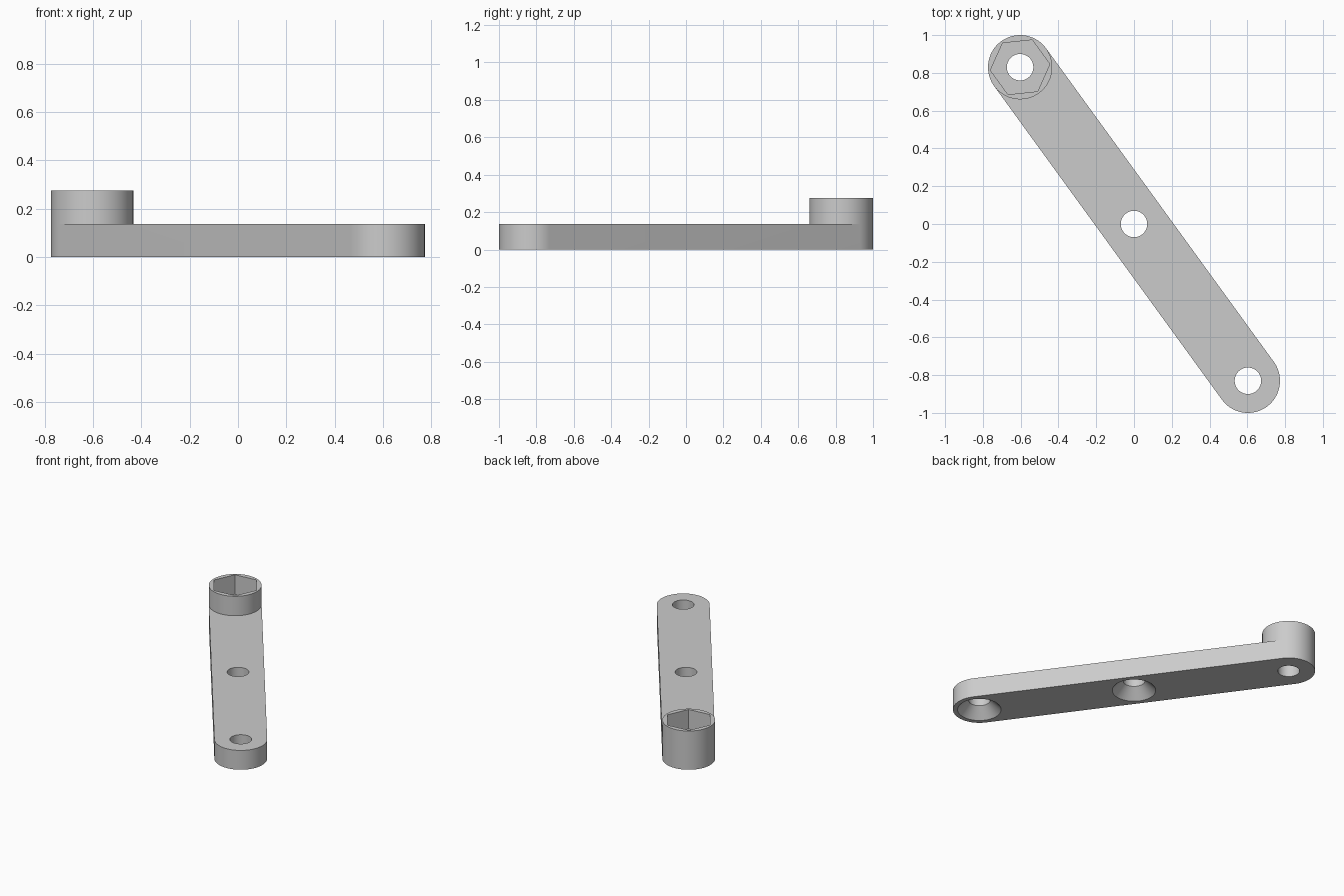
import bpy
import bmesh
from math import atan2, cos, sin, pi, radians
from mathutils import Matrix

if "Cube" in bpy.data.objects:
    bpy.data.objects.remove(bpy.data.objects["Cube"])

END_X, END_Y = 0.603, -0.83      # centre of the low end; the boss is opposite
RADIUS, ARM_TOP, BOSS_TOP = 0.17, 0.137, 0.275
HOLE, SINK, SINK_DEPTH = 0.07, 0.14, 0.07
HEX = 0.158
SIDES = 96
ANGLE = atan2(END_Y, END_X)
REACH = (END_X ** 2 + END_Y ** 2) ** 0.5
PLACE = Matrix.Rotation(ANGLE, 4, "Z")

grey = bpy.data.materials.new("light grey")
grey.use_nodes = True
colour = (0.6, 0.6, 0.6, 1)
grey.diffuse_color = colour
grey.node_tree.nodes["Principled BSDF"].inputs["Base Color"].default_value = colour


def add_object(name, bm):
    bmesh.ops.recalc_face_normals(bm, faces=bm.faces)
    bm.transform(PLACE)
    mesh = bpy.data.meshes.new(name)
    bm.to_mesh(mesh)
    bm.free()
    mesh.materials.append(grey)
    obj = bpy.data.objects.new(name, mesh)
    bpy.context.collection.objects.link(obj)
    return obj


def prism(name, outline, z0, z1):
    """Extrude a flat outline from z0 to z1."""
    bm = bmesh.new()
    face = bm.faces.new([bm.verts.new((x, y, z0)) for x, y in outline])
    top = bmesh.ops.extrude_face_region(bm, geom=[face])["geom"]
    for v in top:
        if isinstance(v, bmesh.types.BMVert):
            v.co.z = z1
    return add_object(name, bm)


def arc(cx, r, start, end, steps, closed=False):
    count = steps if closed else steps + 1
    return [(cx + r * cos(start + (end - start) * i / steps),
             r * sin(start + (end - start) * i / steps)) for i in range(count)]


def cone(name, x, z0, z1, r0, r1):
    bm = bmesh.new()
    bmesh.ops.create_cone(bm, cap_ends=True, segments=SIDES, radius1=r0, radius2=r1,
                          depth=z1 - z0,
                          matrix=Matrix.Translation((x, 0, (z0 + z1) / 2)))
    return add_object(name, bm)


def combine(target, tool, operation):
    mod = target.modifiers.new(operation.lower(), "BOOLEAN")
    mod.operation, mod.solver, mod.object = operation, "EXACT", tool
    bpy.context.view_layer.objects.active = target
    bpy.ops.object.modifier_apply(modifier=mod.name)
    bpy.data.objects.remove(tool)


# Round-ended arm
outline = (arc(REACH, RADIUS, -pi / 2, pi / 2, SIDES // 2)
           + arc(-REACH, RADIUS, pi / 2, 3 * pi / 2, SIDES // 2))
arm = prism("lever_arm", outline, 0, ARM_TOP)

# Raised boss, flush with the arm's rounded end
boss = prism("boss", arc(-REACH, RADIUS, 0, 2 * pi, SIDES, True), 0, BOSS_TOP)
combine(arm, boss, "UNION")

# Hexagonal nut pocket in the boss
pocket = prism("nut_pocket", arc(-REACH, HEX, 0, 2 * pi, 6, True), ARM_TOP, BOSS_TOP + 0.1)
combine(arm, pocket, "DIFFERENCE")

# Three through holes
for x in (-REACH, 0, REACH):
    combine(arm, cone("hole", x, -0.1, BOSS_TOP + 0.1, HOLE, HOLE), "DIFFERENCE")

# Countersinks under the middle and low-end holes
for x in (0, REACH):
    sink = cone("countersink", x, -0.01, SINK_DEPTH, SINK + 0.01, HOLE)
    combine(arm, sink, "DIFFERENCE")

# Smooth round walls, crisp edges
bpy.ops.object.select_all(action="DESELECT")
arm.select_set(True)
bpy.context.view_layer.objects.active = arm
bpy.ops.object.shade_smooth_by_angle(angle=radians(30))
